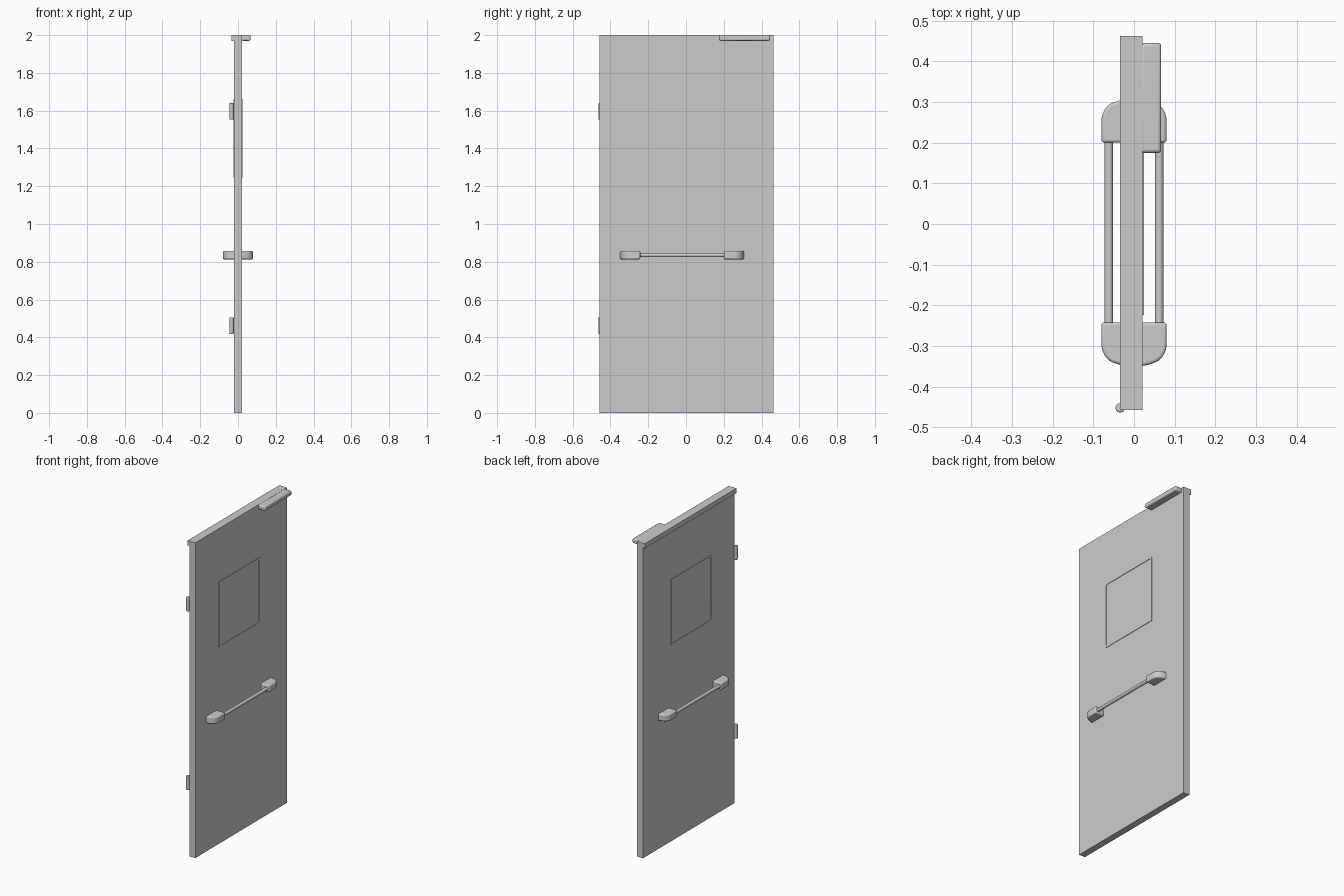
import bpy, bmesh, math
from mathutils import Matrix, Vector

if "Cube" in bpy.data.objects:
    bpy.data.objects.remove(bpy.data.objects["Cube"])


def finish(bm, name, bevel=0.0, segments=3, smooth=True):
    bmesh.ops.recalc_face_normals(bm, faces=bm.faces[:])
    mesh = bpy.data.meshes.new(name)
    bm.to_mesh(mesh)
    bm.free()
    ob = bpy.data.objects.new(name, mesh)
    bpy.context.collection.objects.link(ob)
    if bevel:
        mod = ob.modifiers.new("bevel", 'BEVEL')
        mod.width, mod.segments = bevel, segments
        mod.limit_method, mod.angle_limit = 'ANGLE', math.radians(40)
    if smooth:
        bpy.ops.object.select_all(action='DESELECT')
        bpy.context.view_layer.objects.active = ob
        ob.select_set(True)
        bpy.ops.object.shade_smooth_by_angle(angle=math.radians(40))
    return ob


def box(name, x, y, z, bevel=0.0):
    bm = bmesh.new()
    mid = Vector([(r[0] + r[1]) / 2 for r in (x, y, z)])
    size = Vector([r[1] - r[0] for r in (x, y, z)])
    bmesh.ops.create_cube(bm, size=1, matrix=Matrix.Translation(mid) @ Matrix.Diagonal(size).to_4x4())
    return finish(bm, name, bevel, smooth=bevel > 0)


def prism(name, points, offset, bevel=0.0):
    bm = bmesh.new()
    face = bm.faces.new([bm.verts.new(p) for p in points])
    ext = bmesh.ops.extrude_face_region(bm, geom=[face])
    bmesh.ops.translate(bm, vec=offset, verts=[v for v in ext['geom'] if isinstance(v, bmesh.types.BMVert)])
    # Close the starting cap if the extrusion removed it
    bmesh.ops.holes_fill(bm, edges=[e for e in bm.edges if e.is_boundary], sides=0)
    return finish(bm, name, bevel)


def cylinder(name, centre, radius, length, axis, bevel=0.0):
    bm = bmesh.new()
    rot = Matrix.Rotation(math.pi / 2, 4, 'X') if axis == 'Y' else Matrix.Identity(4)
    bmesh.ops.create_cone(bm, cap_ends=True, segments=24, radius1=radius, radius2=radius,
                          depth=length, matrix=Matrix.Translation(Vector(centre)) @ rot)
    return finish(bm, name, bevel)


# Door slab and the overlapping stop along its top edge
FACE = 0.021
box("door_slab", (-FACE, FACE), (-0.458, 0.462), (0, 2))
box("top_stop", (-0.034, -FACE), (-0.458, 0.462), (1.97, 2))

# Door closer housing
box("door_closer", (FACE - 0.005, 0.067), (0.175, 0.445), (1.97, 2), 0.008)

# Hinge knuckles
for label, z in (("lower", 0.462), ("upper", 1.596)):
    cylinder(f"{label}_hinge", (-0.034, -0.452, z), 0.0115, 0.088, 'Z', 0.004)

MID = -0.021
HANDLE_Z = 0.835


def window_trim(side, name):
    # Thin raised frame: square outside, rounded inside
    bm = bmesh.new()
    half, rad, steps = 0.197, 0.018, 6
    inner, outer = [], []
    for k, (sy, sz) in enumerate(((1, 1), (-1, 1), (-1, -1), (1, -1))):
        for i in range(steps + 1):
            a = (k + i / steps) * math.pi / 2
            cy, cz = sy * (half - rad), sz * (half + 0.005 - rad)
            c, s = math.cos(a), math.sin(a)
            inner.append((cy + rad * c, cz + rad * s))
            r2 = (rad + 0.006) / max(abs(c), abs(s))
            outer.append((cy + r2 * c, cz + r2 * s))
    rings = []
    for ring, x in ((inner, FACE - 0.002), (inner, FACE + 0.003), (outer, FACE + 0.003), (outer, FACE - 0.002)):
        rings.append([bm.verts.new((side * x, MID + y, 1.455 + z)) for y, z in ring])
    n = len(inner)
    for r in range(4):
        a, b = rings[r], rings[(r + 1) % 4]
        for i in range(n):
            j = (i + 1) % n
            bm.faces.new((a[i], a[j], b[j], b[i]))
    return finish(bm, name)


# Window trim, grab bar and end brackets on both sides of the door
for side, label in ((1, "outer"), (-1, "inner")):
    window_trim(side, f"{label}_window_trim")
    cylinder(f"{label}_handle_bar", (side * 0.062, MID, HANDLE_Z), 0.0105, 0.47, 'Y')
    for end, where in ((1, "right"), (-1, "left")):
        outline = [(0.015, 0.221), (0.08, 0.221), (0.08, 0.275)]
        for i in range(1, 8):
            a = i / 8 * math.pi / 2
            outline.append((0.036 + 0.044 * math.cos(a), 0.275 + 0.048 * math.sin(a)))
        outline += [(0.036, 0.325), (0.015, 0.329)]
        pts = [(side * x, MID + end * y, HANDLE_Z - 0.022) for x, y in outline]
        prism(f"{label}_{where}_handle_bracket", pts, (0, 0, 0.044), 0.007)
